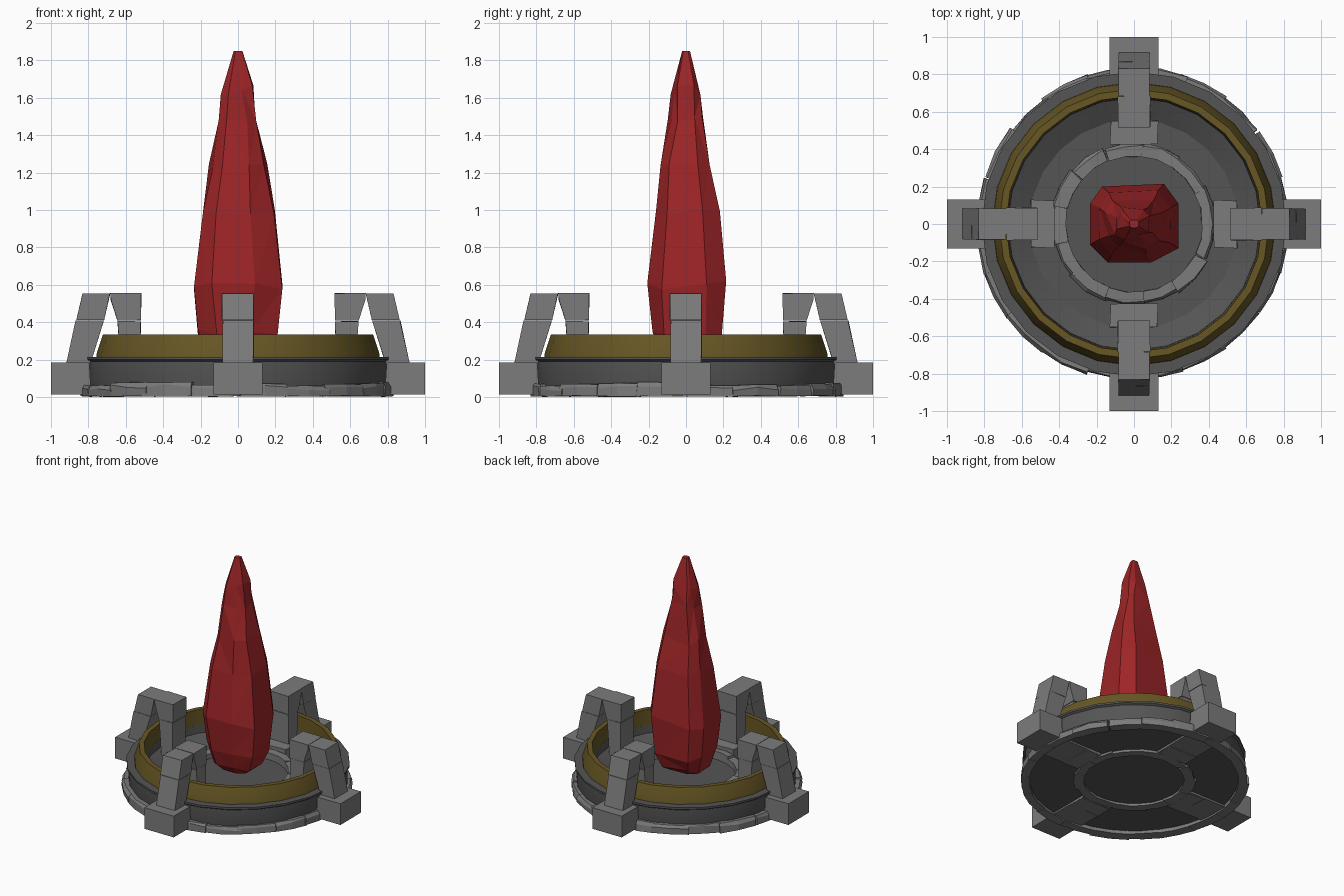
import bpy, bmesh, math, random
from mathutils import Matrix, Vector

random.seed(4)
if "Cube" in bpy.data.objects:
    bpy.data.objects.remove(bpy.data.objects["Cube"], do_unlink=True)


def material(name, rgb):
    m = bpy.data.materials.new(name)
    m.use_nodes = True
    m.diffuse_color = (*rgb, 1)
    m.node_tree.nodes["Principled BSDF"].inputs["Base Color"].default_value = (*rgb, 1)
    return m


STONE = material("light stone", (0.2, 0.2, 0.2))
DARK = material("dark stone", (0.09, 0.09, 0.09))
GOLD = material("old gold", (0.135, 0.095, 0.018))
RED = material("crystal red", (0.34, 0.018, 0.02))


def finish(name, bm, mat):
    bmesh.ops.recalc_face_normals(bm, faces=bm.faces)
    mesh = bpy.data.meshes.new(name)
    bm.to_mesh(mesh)
    bm.free()
    mesh.materials.append(mat)
    ob = bpy.data.objects.new(name, mesh)
    bpy.context.collection.objects.link(ob)
    return ob


def lathe(name, profile, mat, closed, steps=24):
    bm = bmesh.new()
    vs = [bm.verts.new((r, 0, z)) for r, z in profile]
    es = [bm.edges.new(p) for p in zip(vs, vs[1:])]
    if closed:
        es.append(bm.edges.new((vs[-1], vs[0])))
    bmesh.ops.spin(bm, geom=vs + es, axis=(0, 0, 1), cent=(0, 0, 0),
                   angle=math.tau, steps=steps)
    bmesh.ops.remove_doubles(bm, verts=bm.verts, dist=0.0005)
    ob = finish(name, bm, mat)
    bpy.ops.object.select_all(action='DESELECT')
    ob.select_set(True)
    bpy.context.view_layer.objects.active = ob
    bpy.ops.object.shade_smooth_by_angle(angle=math.radians(25))
    return ob


def jitter(amount):
    return Vector([random.uniform(-amount, amount) for _ in range(3)])


def bridge(bm, loops):
    """Skin a stack of point loops and cap both ends."""
    rings = [[bm.verts.new(p) for p in loop] for loop in loops]
    n = len(rings[0])
    for a, b in zip(rings, rings[1:]):
        for i in range(n):
            j = (i + 1) % n
            bm.faces.new((a[i], a[j], b[j], b[i]))
    bm.faces.new(rings[0])
    bm.faces.new(rings[-1])


def slab(bm, profile, half, rough=0.0):
    """Extrude a radius/height outline sideways into a rough block."""
    bridge(bm, [[Vector((r, s * half, z)) + jitter(rough) for r, z in profile]
                for s in (-1, 1)])


def box(r0, r1, z0, z1):
    return [(r0, z0), (r1, z0), (r1, z1), (r0, z1)]


def stone_ring(name, count, r0, r1, z0, z1, rough):
    bm = bmesh.new()
    for i in range(count):
        a0 = math.tau * (i + random.uniform(-0.12, 0.08)) / count
        a1 = math.tau * (i + 1.03) / count
        outer = r1 + random.uniform(-rough, rough)
        top = z1 + random.uniform(-rough, rough)
        loops = []
        for a in (a0, (a0 + a1) / 2, a1):
            c, s = math.cos(a), math.sin(a)
            edge = random.uniform(0.01, 0.03)
            section = [(r0, z0), (outer, z0), (outer, top - edge),
                       (outer - edge * 0.6, top), (r0, top)]
            loops.append([Vector((r * c, r * s, z)) + jitter(rough * 0.3)
                          for r, z in section])
        bridge(bm, loops)
    for v in bm.verts:
        v.co.z = max(v.co.z, 0)
    return finish(name, bm, STONE)


# Basin with floor, sloped inside and outer lip
lathe("basin", [(0, .03), (.79, .03), (.80, .07), (.80, .19), (.815, .2),
                (.815, .215), (.68, .215), (.675, .15), (.56, .09), (0, .09)],
      DARK, False)

# Gold band standing on the basin
lathe("gold_band", [(.758, .21), (.755, .235), (.722, .335), (.685, .335),
                    (.68, .2)], GOLD, True)

# Rough stones around the foot and around the inner floor
stone_ring("outer_stones", 20, .76, .833, .005, .068, .012)
stone_ring("inner_stones", 13, .365, .437, .012, .14, .012)

# Arched buttress: foot, two leaning blocks, cap, inner leg and floor beam
bm = bmesh.new()
slab(bm, [(.785, .015), (1, .015), (1, .185), (.795, .185)], .13)
slab(bm, [(.79, .18), (.918, .18), (.867, .408), (.715, .408)], .084, .003)
slab(bm, [(.715, .412), (.863, .412), (.832, .555), (.684, .555)], .083, .002)
slab(bm, [(.52, .41), (.645, .41), (.68, .52), (.682, .555), (.518, .555)], .086, .002)
slab(bm, [(.525, .08), (.62, .08), (.645, .406), (.52, .406)], .082, .003)
slab(bm, box(.43, .555, .012, .17), .125, .006)
slab(bm, box(.42, .8, .015, .05), .13, .003)
first = finish("buttress_1", bm, STONE)
for k in range(1, 4):
    ob = bpy.data.objects.new(f"buttress_{k + 1}", first.data)
    ob.matrix_world = Matrix.Rotation(k * math.pi / 2, 4, 'Z')
    bpy.context.collection.objects.link(ob)

# Faceted crystal: one outline scaled up through the levels
outline = [(-.235, .11), (-.17, .2), (.16, .215), (.237, .11),
           (.237, -.13), (.09, -.207), (-.14, -.207), (-.235, -.11)]
levels = [(.16, .45), (.21, .68), (.335, .88), (.6, 1), (1, .79), (1.23, .61),
          (1.5, .43), (1.64, .34), (1.85, .1)]
bm = bmesh.new()
loops = []
for z, s in levels:
    wobble = 0.012 if .3 < z < 1.8 and s < 1 else 0
    lift = 0 if z > 1.8 or z < .2 else .03
    loops.append([Vector((x * s, y * s, z + random.uniform(-lift, lift)))
                  + Vector((*jitter(wobble).xy, 0)) for x, y in outline])
bridge(bm, loops)
bmesh.ops.triangulate(bm, faces=[f for f in bm.faces if len(f.verts) == 4])
finish("crystal", bm, RED)
